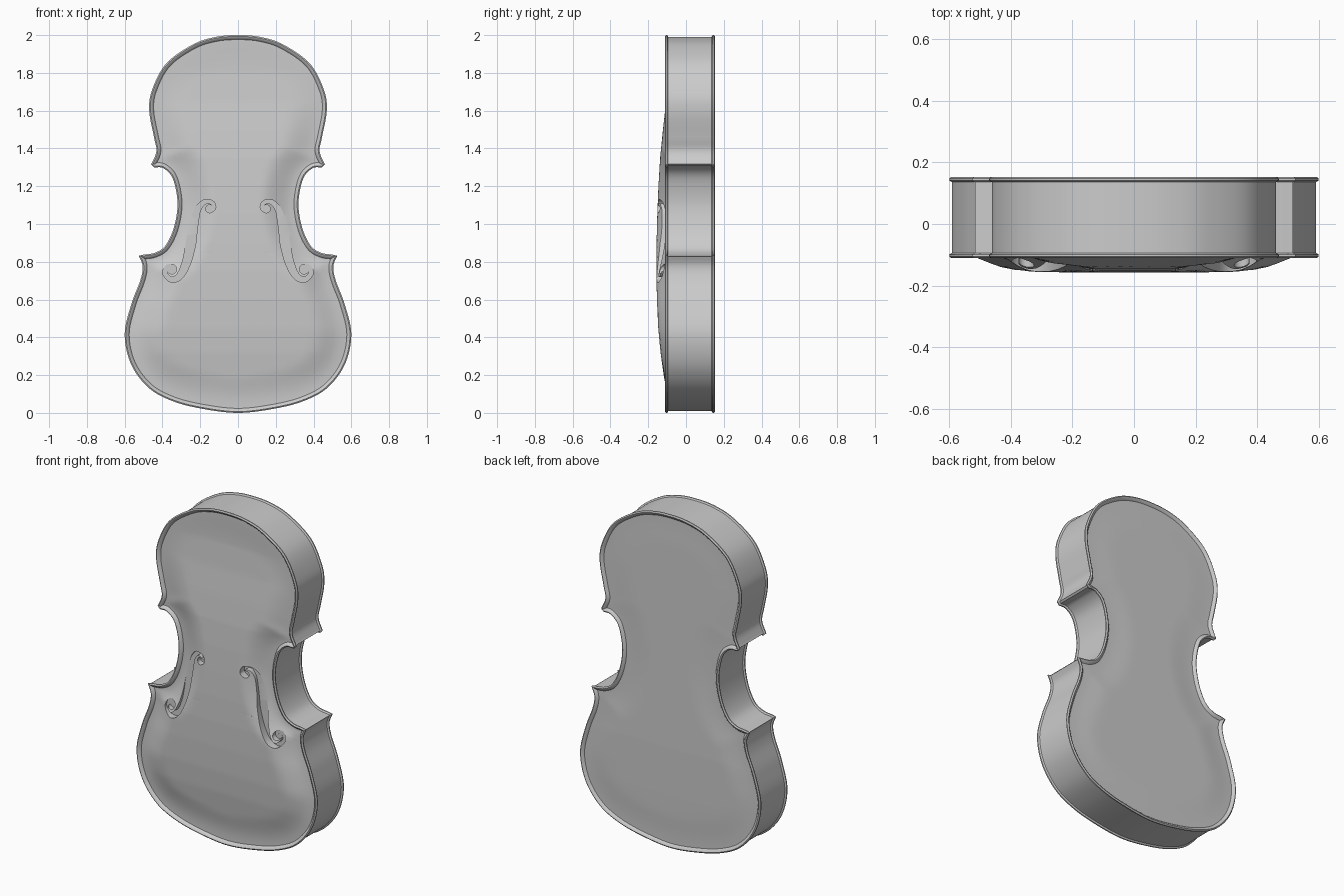
import bpy, bmesh
from mathutils import Vector, kdtree

if "Cube" in bpy.data.objects:
    bpy.data.objects.remove(bpy.data.objects["Cube"])


def spline(pts, steps, before=None, after=None):
    """Catmull-Rom samples through 2D points, ends included."""
    p = [Vector(q) for q in pts]
    a = Vector(before) if before else 2 * p[0] - p[1]
    b = Vector(after) if after else 2 * p[-1] - p[-2]
    p = [a] + p + [b]
    out = []
    for i in range(1, len(p) - 2):
        p0, p1, p2, p3 = p[i - 1:i + 3]
        for k in range(steps):
            t = k / steps
            out.append(0.5 * (2 * p1 + (p2 - p0) * t + (2 * p0 - 5 * p1 + 4 * p2 - p3) * t * t
                              + (3 * p1 - p0 - 3 * p2 + p3) * t ** 3))
    return out + [p[-2]]


def lookup(table, z):
    """Linear interpolation in a (position, value) table."""
    for (z0, y0), (z1, y1) in zip(table, table[1:]):
        if z <= z1:
            t = max(0, (z - z0) / (z1 - z0))
            return y0 + (y1 - y0) * t
    return table[-1][1]


def make_object(name, bm):
    bmesh.ops.recalc_face_normals(bm, faces=bm.faces[:])
    if bm.calc_volume(signed=True) < 0:
        bmesh.ops.reverse_faces(bm, faces=bm.faces[:])
    me = bpy.data.meshes.new(name)
    bm.to_mesh(me)
    bm.free()
    ob = bpy.data.objects.new(name, me)
    bpy.context.scene.collection.objects.link(ob)
    return ob


# Half outline: upper bout, upper corner, waist, lower corner, lower bout
upper = [(0, 2.0), (0.12, 1.99), (0.24, 1.95), (0.38, 1.85), (0.455, 1.71), (0.47, 1.6),
         (0.445, 1.46), (0.432, 1.385), (0.46, 1.315)]
waist = [(0.445, 1.3), (0.395, 1.295), (0.345, 1.24), (0.32, 1.11), (0.34, 0.98),
         (0.385, 0.885), (0.44, 0.848), (0.5, 0.838)]
lower = [(0.525, 0.832), (0.505, 0.775), (0.518, 0.7), (0.565, 0.575), (0.6, 0.415),
         (0.565, 0.255), (0.47, 0.13), (0.34, 0.06), (0.18, 0.02), (0, 0)]
half = (spline(upper, 8, before=(-0.12, 1.99)) + spline(waist, 8)
        + spline(lower, 8, after=(-0.18, 0.02)))
outline = half + [Vector((-p.x, p.y)) for p in half[-2:0:-1]]
N = len(outline)

# Inward direction at every outline point
inward = []
for i in range(N):
    t = (outline[(i + 1) % N] - outline[i]).normalized() + (outline[i] - outline[i - 1]).normalized()
    inward.append(Vector((t.y, -t.x)).normalized())

# Spine targets that the plate rows run to
spine, low = [], 9
for p in half:
    low = min(low, p.y)
    spine.append(Vector((0, 1 + (low - 1) * 0.82)))
spine += spine[-2:0:-1]

tree = kdtree.KDTree(N)
for i, p in enumerate(outline):
    tree.insert((p.x, p.y, 0), i)
tree.balance()

CHANNEL = 0.024
ROWS = 16


def offset_ring(d, y):
    return [(p.x + n.x * d, y, p.y + n.y * d) for p, n in zip(outline, inward)]


def plate_rings(edge_y, arch):
    """Rings from the edge channel to the spine, raised to the arch curve."""
    rings = []
    for k in range(ROWS + 1):
        t = 1 - k / ROWS
        ring = []
        for p, n, s in zip(outline, inward, spine):
            q = s + (p + n * CHANNEL - s) * t
            d = tree.find((q.x, q.y, 0))[2] - CHANNEL
            u = min(1, max(0, d / 0.18)) if k else 0
            g = u * u * (3 - 2 * u)
            ring.append((q.x, edge_y + (lookup(arch, q.y) - edge_y) * g, q.y))
        rings.append(ring)
    return rings


front_arch = [(0, -0.095), (0.2, -0.118), (0.32, -0.135), (0.45, -0.147), (0.6, -0.154),
              (0.75, -0.157), (0.9, -0.156), (1.05, -0.152), (1.2, -0.146), (1.35, -0.137),
              (1.5, -0.122), (1.65, -0.105), (1.8, -0.093), (2, -0.088)]
back_arch = [(0, 0.142), (0.3, 0.149), (0.6, 0.153), (0.9, 0.15), (1.3, 0.146), (2, 0.142)]

# Body: front plate, rim lips, ribs and back plate as one closed skin
rings = plate_rings(-0.095, front_arch)[::-1]
rings += [offset_ring(d, y) for d, y in (
    (0.015, -0.108), (0.007, -0.111), (0.0, -0.106), (0.0, -0.099), (0.009, -0.094),
    (0.009, 0.02), (0.009, 0.136), (0.0, 0.141), (0.0, 0.148), (0.007, 0.153), (0.015, 0.15))]
rings += plate_rings(0.14, back_arch)
bm = bmesh.new()
grid = [[bm.verts.new(c) for c in ring] for ring in rings]
for a, b in zip(grid, grid[1:]):
    for i in range(N):
        j = (i + 1) % N
        bm.faces.new((a[i], a[j], b[j], b[i]))
bmesh.ops.remove_doubles(bm, verts=bm.verts[:], dist=1e-5)
body = make_object("violin_body", bm)

# Sound hole cutters: a tapering scroll ribbon plus a round eye at each end
path = spline([(0.152, 1.068), (0.128, 1.085), (0.14, 1.115), (0.18, 1.115), (0.212, 1.08),
               (0.228, 1.03), (0.243, 0.95), (0.255, 0.87), (0.275, 0.79), (0.308, 0.725),
               (0.352, 0.705), (0.386, 0.738), (0.372, 0.775), (0.345, 0.768)], 6)
widths = [(0, 0.01), (0.2, 0.01), (0.35, 0.018), (0.5, 0.027), (0.65, 0.02), (0.8, 0.012), (1, 0.012)]
FLOOR = -0.108


def ribbon_cutter(side):
    bm = bmesh.new()
    rows = []
    for i, p in enumerate(path):
        t = (path[min(i + 1, len(path) - 1)] - path[max(i - 1, 0)]).normalized()
        w = lookup(widths, i / (len(path) - 1))
        l, r = p + Vector((-t.y, t.x)) * w, p - Vector((-t.y, t.x)) * w
        rows.append([bm.verts.new((side * q.x, y, q.y))
                     for q, y in ((l, -0.3), (r, -0.3), (r, FLOOR), (l, FLOOR))])
    for a, b in zip(rows, rows[1:]):
        for i in range(4):
            j = (i + 1) % 4
            bm.faces.new((a[i], a[j], b[j], b[i]))
    bm.faces.new(rows[0])
    bm.faces.new(rows[-1][::-1])
    return make_object("sound_hole_cutter", bm)


def eye_cutter(x, z, r):
    bpy.ops.mesh.primitive_cylinder_add(vertices=24, radius=r, depth=0.2,
                                        location=(x, FLOOR - 0.1007, z), rotation=(1.5707963, 0, 0))
    bpy.context.object.name = "sound_hole_eye_cutter"
    return bpy.context.object


def carve(target, cutter):
    """Cut with the first solver that leaves the whole body standing."""
    for solver in ('MANIFOLD', 'EXACT', 'FLOAT'):
        m = target.modifiers.new("cut", 'BOOLEAN')
        m.operation, m.solver, m.object = 'DIFFERENCE', solver, cutter
        bpy.context.view_layer.update()
        dg = bpy.context.evaluated_depsgraph_get()
        me = bpy.data.meshes.new_from_object(target.evaluated_get(dg))
        target.modifiers.remove(m)
        if len(me.polygons) > 0.9 * len(target.data.polygons):
            target.data = me
            break
    bpy.data.objects.remove(cutter)


for side in (-1, 1):
    carve(body, ribbon_cutter(side))
    carve(body, eye_cutter(side * 0.15, 1.08, 0.021))
    carve(body, eye_cutter(side * 0.35, 0.76, 0.025))

bpy.ops.object.select_all(action='DESELECT')
bpy.context.view_layer.objects.active = body
body.select_set(True)
bpy.ops.object.shade_smooth_by_angle(angle=0.7)
